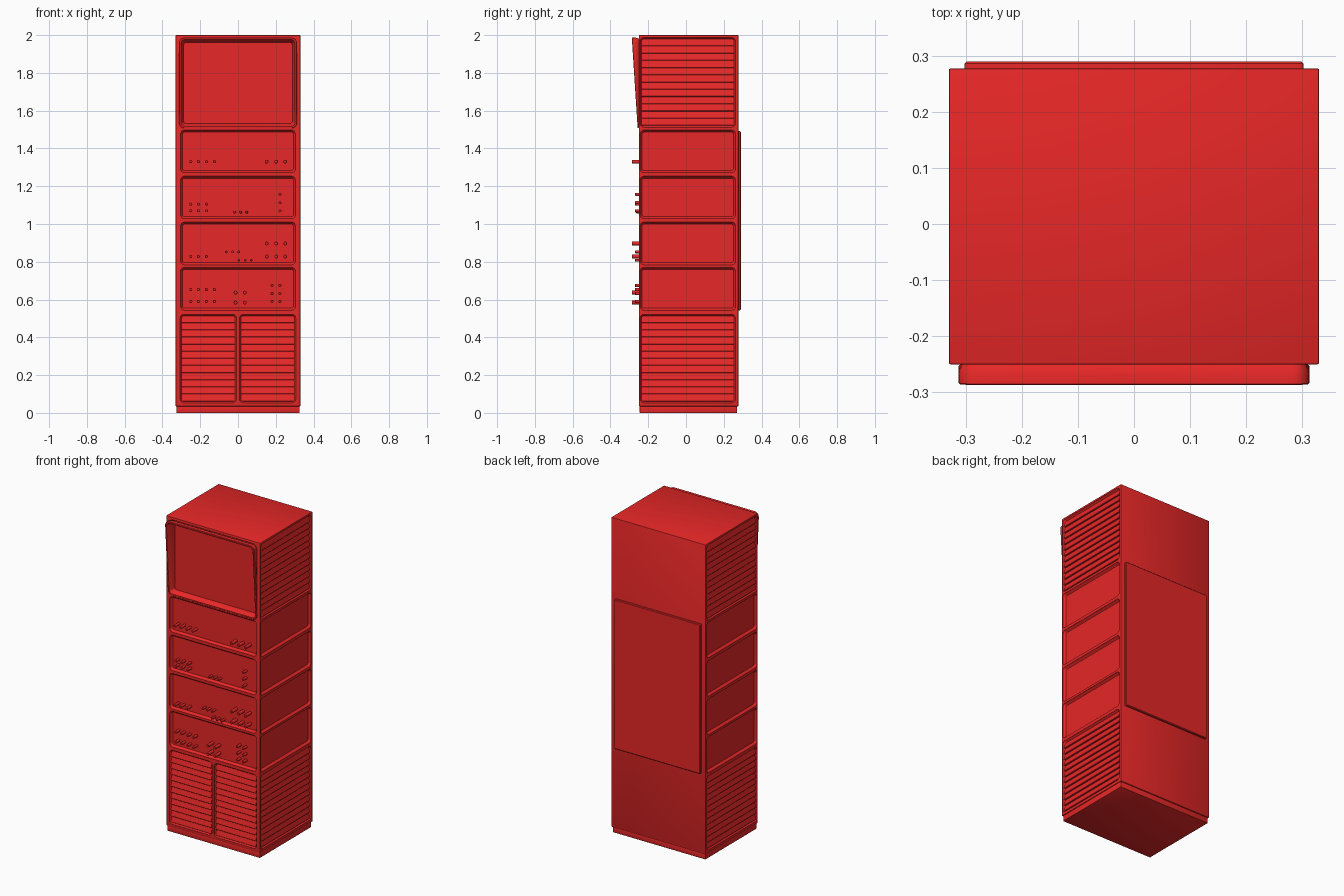
import bpy, bmesh, math
from mathutils import Matrix, Vector

if "Cube" in bpy.data.objects:
    bpy.data.objects.remove(bpy.data.objects["Cube"])

red = bpy.data.materials.new("red_paint")
red.diffuse_color = (0.8, 0.02, 0.02, 1)
red.use_nodes = True
red.node_tree.nodes["Principled BSDF"].inputs["Base Color"].default_value = red.diffuse_color


def frame(u, n, origin):
    """Local axes: u across the panel, v = world z, n out of the panel."""
    m = Matrix((u, (0, 0, 1), n)).transposed().to_4x4()
    m.translation = Vector(origin)
    return m


FRONT = frame((1, 0, 0), (0, -1, 0), (0, -0.25, 0))
BACK = frame((-1, 0, 0), (0, 1, 0), (0, 0.277, 0))
RIGHT = frame((0, 1, 0), (1, 0, 0), (0.33, 0, 0))
LEFT = frame((0, -1, 0), (-1, 0, 0), (-0.33, 0, 0))


def finish(name, bm, smooth=True):
    bmesh.ops.recalc_face_normals(bm, faces=bm.faces)
    me = bpy.data.meshes.new(name)
    bm.to_mesh(me)
    bm.free()
    ob = bpy.data.objects.new(name, me)
    me.materials.append(red)
    bpy.context.collection.objects.link(ob)
    bpy.ops.object.select_all(action='DESELECT')
    ob.select_set(True)
    bpy.context.view_layer.objects.active = ob
    if smooth:
        bpy.ops.object.shade_smooth_by_angle(angle=math.radians(35))
    return ob


def ring(rect, inset, r, n):
    """Rounded rectangle points; n is a depth or a function of height."""
    u0, u1, v0, v1 = rect[0] + inset, rect[1] - inset, rect[2] + inset, rect[3] - inset
    pts = []
    for k, (cu, cv) in enumerate(((u1 - r, v1 - r), (u0 + r, v1 - r), (u0 + r, v0 + r), (u1 - r, v0 + r))):
        for j in range(6):
            a = math.pi / 2 * (k + j / 5)
            u, v = cu + r * math.cos(a), cv + r * math.sin(a)
            pts.append((u, v, n(v) if callable(n) else n))
    return pts


def loft(bm, F, rings, closed=False):
    loops = [[bm.verts.new(F @ Vector(p)) for p in r] for r in rings]
    pairs = list(zip(loops, loops[1:])) + ([(loops[-1], loops[0])] if closed else [])
    for a, b in pairs:
        for i in range(len(a)):
            j = (i + 1) % len(a)
            bm.faces.new((a[i], a[j], b[j], b[i]))
    if not closed:
        bm.faces.new(loops[0])
        bm.faces.new(loops[-1])


def box(name, x0, x1, y0, y1, z0, z1, bevel):
    bm = bmesh.new()
    bmesh.ops.create_cube(bm, size=1, matrix=Matrix.Translation(((x0 + x1) / 2, (y0 + y1) / 2, (z0 + z1) / 2))
                          @ Matrix.Diagonal((x1 - x0, y1 - y0, z1 - z0, 1)))
    bmesh.ops.bevel(bm, geom=bm.edges[:], offset=bevel, segments=2, profile=0.5, affect='EDGES')
    return finish(name, bm)


# panel layout
UNITS = [(1.272, 1.497), (1.028, 1.253), (0.784, 1.01), (0.543, 0.77)]
LOW, HIGH = (0.053, 0.522), (1.512, 1.988)
DOORS = [(-0.306, -0.008), (0.008, 0.306)]
SIDES = [(RIGHT, -0.243, 0.262), (LEFT, -0.262, 0.243)]
DEPTH = 0.015

# cabinet body and plinth
cabinet = box("cabinet", -0.33, 0.33, -0.25, 0.277, 0.035, 2.0, 0.003)
box("plinth", -0.325, 0.325, -0.245, 0.27, 0, 0.04, 0.002)

# rounded recesses cut into front and sides
recesses = [(FRONT, (-0.304, 0.304, *z), DEPTH) for z in UNITS]
recesses += [(FRONT, (*d, *LOW), DEPTH) for d in DOORS]
recesses += [(F, (a, b, *z), DEPTH) for F, a, b in SIDES for z in UNITS + [LOW, HIGH]]
recesses.append((FRONT, (-0.3, 0.3, 1.52, 1.984), 0.028))
bm = bmesh.new()
for F, rect, d in recesses:
    loft(bm, F, [ring(rect, 0, 0.02, 0.02), ring(rect, 0, 0.02, -0.001),
                 ring(rect, 0.007, 0.014, -d * 0.7), ring(rect, 0.011, 0.01, -d)])
cutter = finish("recess_cutter", bm, False)
cutter.hide_render = True
mod = cabinet.modifiers.new("recesses", 'BOOLEAN')
mod.operation, mod.solver, mod.object = 'DIFFERENCE', 'EXACT', cutter
bpy.context.view_layer.objects.active = cabinet
bpy.ops.object.modifier_apply(modifier="recesses")
bpy.data.objects.remove(cutter)
cabinet.select_set(True)
bpy.ops.object.shade_smooth_by_angle(angle=math.radians(35))

# raised service panel on the back
bm = bmesh.new()
rect = (-0.302, 0.302, 0.543, 1.492)
loft(bm, BACK, [ring(rect, 0, 0.006, -0.005), ring(rect, 0, 0.006, 0.009), ring(rect, 0.004, 0.004, 0.013)])
finish("back_panel", bm)


# saw-tooth louvres
def louvres(name, F, u0, u1, v0, v1, count=12):
    u0, u1, v0, v1 = u0 + 0.008, u1 - 0.008, v0 + 0.008, v1 - 0.008
    step = (v1 - v0) / count
    prof = [(v1, -0.02)]
    for i in range(count):
        top = v1 - i * step
        prof += [(top, -0.013), (top - step + 0.003, -0.004), (top - step + 0.001, -0.005)]
    prof.append((v0, -0.02))
    bm = bmesh.new()
    loft(bm, F, [[(u, v, n) for v, n in prof] for u in (u0, u1)])
    finish(name, bm, False)


for i, d in enumerate(DOORS):
    louvres(f"door_louvres_{i + 1}", FRONT, *d, *LOW)
for side, (F, a, b) in zip(("right", "left"), SIDES):
    louvres(f"{side}_lower_louvres", F, a, b, *LOW)
    louvres(f"{side}_upper_louvres", F, a, b, *HIGH)

# screen bezel, leaning further out towards the top
rect = (-0.313, 0.313, 1.507, 1.987)


def lean(scale, lift=0.0):
    return lambda v: lift + scale * (0.006 + 0.031 * (v - 1.507) / 0.48)


bm = bmesh.new()
loft(bm, FRONT, [ring(rect, 0.008, 0.024, -0.004), ring(rect, 0.002, 0.028, lean(0.25)),
                 ring(rect, 0, 0.03, lean(0.5)), ring(rect, 0, 0.03, lean(1, -0.002)),
                 ring(rect, 0.002, 0.028, lean(1)), ring(rect, 0.01, 0.022, lean(1)),
                 ring(rect, 0.013, 0.02, lean(1, -0.003)), ring(rect, 0.026, 0.012, -0.03)], closed=True)
finish("screen_bezel", bm)

# knob groups: columns, rows, radius, reach in front of the cabinet
L4, L3, R3 = (-0.25, -0.21, -0.167, -0.125), (-0.25, -0.21, -0.167), (0.152, 0.202, 0.25)
KNOBS = [
    (L4, (1.33,), 0.008, 0.03), (R3, (1.33,), 0.01, 0.037),
    (L3, (1.105, 1.07), 0.008, 0.02), ((-0.018, 0.014, 0.046), (1.063,), 0.007, 0.014),
    ((0.222,), (1.157, 1.113, 1.07), 0.008, 0.02),
    (L3, (0.828,), 0.008, 0.03), ((-0.062, -0.029, 0.004), (0.852,), 0.007, 0.02),
    ((0.004, 0.038, 0.07), (0.808,), 0.007, 0.02), (R3, (0.897, 0.828), 0.01, 0.037),
    (L4, (0.653, 0.59), 0.008, 0.02), ((-0.013, 0.036), (0.637, 0.584), 0.01, 0.037),
    ((0.18, 0.222), (0.675, 0.632, 0.59), 0.008, 0.02),
]
for i, (cols, rows, r, reach) in enumerate(KNOBS):
    bm = bmesh.new()
    for u in cols:
        for v in rows:
            loft(bm, FRONT, [[(u + q * math.cos(k * math.pi / 8), v + q * math.sin(k * math.pi / 8), n)
                              for k in range(16)]
                             for q, n in ((r, -DEPTH - 0.002), (r, reach - 0.002), (r - 0.002, reach))])
    finish(f"knobs_{i + 1}", bm)
